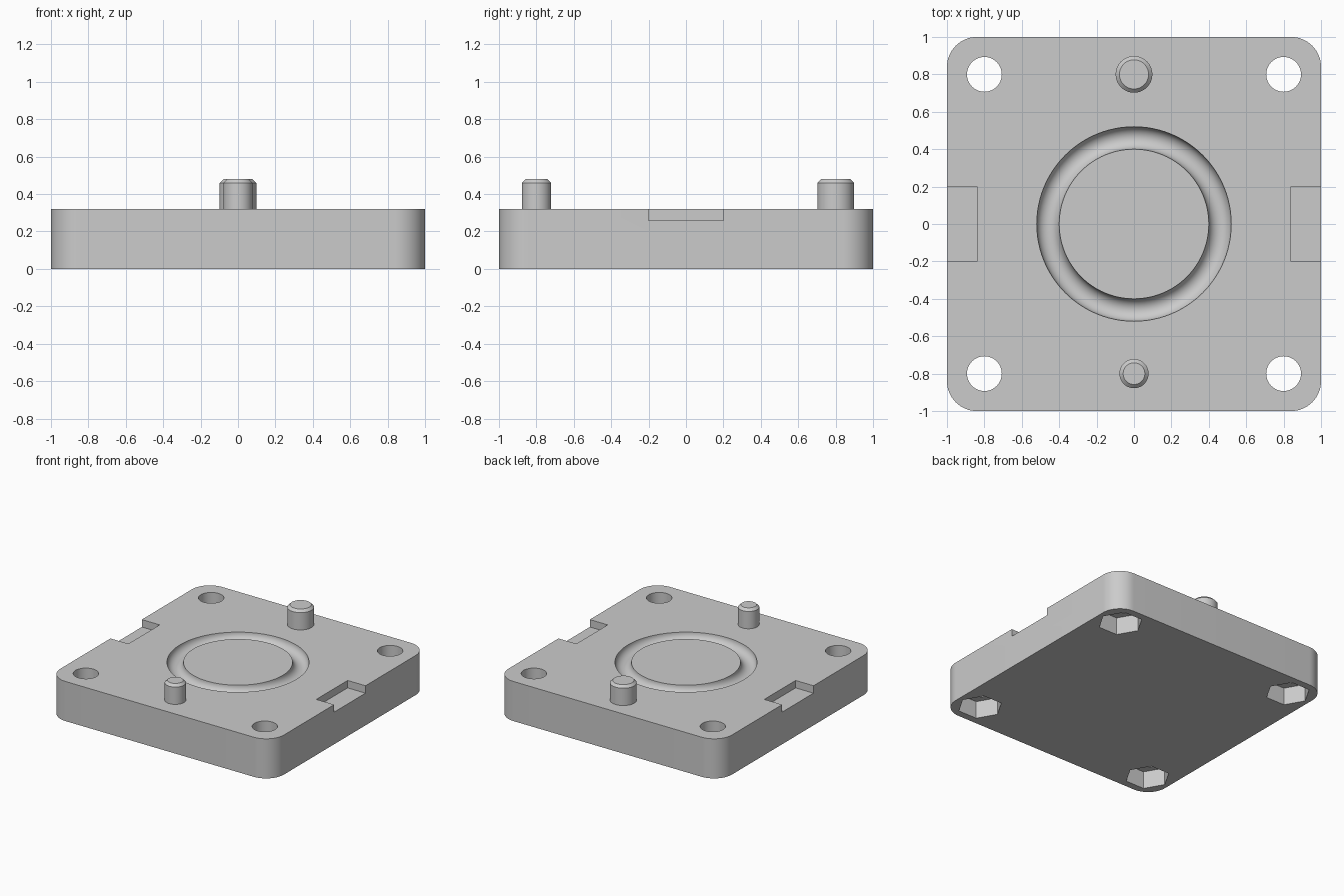
import bpy, bmesh, math
from mathutils import Matrix

if "Cube" in bpy.data.objects:
    bpy.data.objects.remove(bpy.data.objects["Cube"])

TOP = 0.32          # upper face of the plate
BOLT = 0.8          # bolt hole offset from the centre

grey = bpy.data.materials.new("light grey")
grey.use_nodes = True
COLOUR = (0.6, 0.6, 0.6, 1)
grey.diffuse_color = COLOUR
grey.node_tree.nodes["Principled BSDF"].inputs["Base Color"].default_value = COLOUR


def finish(name, bm):
    mesh = bpy.data.meshes.new(name)
    bmesh.ops.recalc_face_normals(bm, faces=bm.faces)
    bm.to_mesh(mesh)
    bm.free()
    mesh.materials.append(grey)
    obj = bpy.data.objects.new(name, mesh)
    bpy.context.collection.objects.link(obj)
    return obj


def box(bm, centre, size):
    matrix = Matrix.Translation(centre) @ Matrix.Diagonal((*size, 1))
    bmesh.ops.create_cube(bm, size=1, matrix=matrix)


def prism(bm, x, y, z0, z1, r0, r1, sides):
    bmesh.ops.create_cone(bm, cap_ends=True, segments=sides, radius1=r0, radius2=r1,
                          depth=z1 - z0, matrix=Matrix.Translation((x, y, (z0 + z1) / 2)))


def cutter(name, bm):
    obj = finish(name, bm)
    obj.hide_render = True
    return obj


def smooth(obj):
    bpy.ops.object.select_all(action='DESELECT')
    obj.select_set(True)
    bpy.context.view_layer.objects.active = obj
    bpy.ops.object.shade_smooth_by_angle(angle=math.radians(30))


# Plate with rounded vertical corners
bm = bmesh.new()
box(bm, (0, 0, TOP / 2), (2, 2, TOP))
uprights = [e for e in bm.edges if abs(e.verts[0].co.z - e.verts[1].co.z) > 0.1]
bmesh.ops.bevel(bm, geom=uprights, offset=0.16, segments=16, profile=0.5, affect='EDGES')
plate = finish("base_plate", bm)

cutters = []
corners = [(x, y) for x in (-BOLT, BOLT) for y in (-BOLT, BOLT)]

# Through holes for the bolts
bm = bmesh.new()
for x, y in corners:
    prism(bm, x, y, -0.1, TOP + 0.1, 0.093, 0.093, 48)
cutters.append(cutter("bolt_hole_cutter", bm))

# Hexagonal nut pockets, pointing along x
bm = bmesh.new()
for x, y in corners:
    prism(bm, x, y, -0.1, 0.14, 0.165, 0.165, 6)
    near = [v for v in bm.verts if abs(v.co.x - x) < 0.3 and abs(v.co.y - y) < 0.3]
    if not any(abs(v.co.y - y) < 0.001 for v in near):
        bmesh.ops.rotate(bm, verts=near, cent=(x, y, 0),
                         matrix=Matrix.Rotation(math.radians(30), 3, 'Z'))
cutters.append(cutter("nut_pocket_cutter", bm))

# Side notches
bm = bmesh.new()
for side in (-1, 1):
    box(bm, (side * 0.97, 0, 0.36), (0.26, 0.4, 0.2))
cutters.append(cutter("notch_cutter", bm))

# Round-bottomed ring groove: a circle spun about the centre
bm = bmesh.new()
ring = bmesh.ops.create_circle(bm, segments=32, radius=0.06,
                               matrix=Matrix.Translation((0.46, 0, TOP))
                               @ Matrix.Rotation(math.pi / 2, 4, 'X'))
bmesh.ops.spin(bm, geom=bm.verts[:] + bm.edges[:], cent=(0, 0, 0), axis=(0, 0, 1),
               angle=math.tau, steps=96, use_merge=True)
bmesh.ops.remove_doubles(bm, verts=bm.verts, dist=0.0001)
cutters.append(cutter("groove_cutter", bm))

# Cut everything and keep the result as plain mesh
for tool in cutters:
    cut = plate.modifiers.new(tool.name, 'BOOLEAN')
    cut.operation = 'DIFFERENCE'
    cut.solver = 'EXACT'
    cut.object = tool
bpy.context.view_layer.update()
result = bpy.data.meshes.new_from_object(
    plate.evaluated_get(bpy.context.evaluated_depsgraph_get()))
plate.modifiers.clear()
plate.data = result
for tool in cutters:
    bpy.data.objects.remove(tool)
smooth(plate)

# Locating pins with chamfered tips
for name, y, radius in (("front_pin", -BOLT, 0.078), ("back_pin", BOLT, 0.098)):
    bm = bmesh.new()
    prism(bm, 0, y, TOP - 0.02, 0.48, radius, radius, 64)
    rim = [e for e in bm.edges if all(v.co.z > 0.47 for v in e.verts)]
    bmesh.ops.bevel(bm, geom=rim, offset=0.02, segments=1, affect='EDGES')
    smooth(finish(name, bm))
